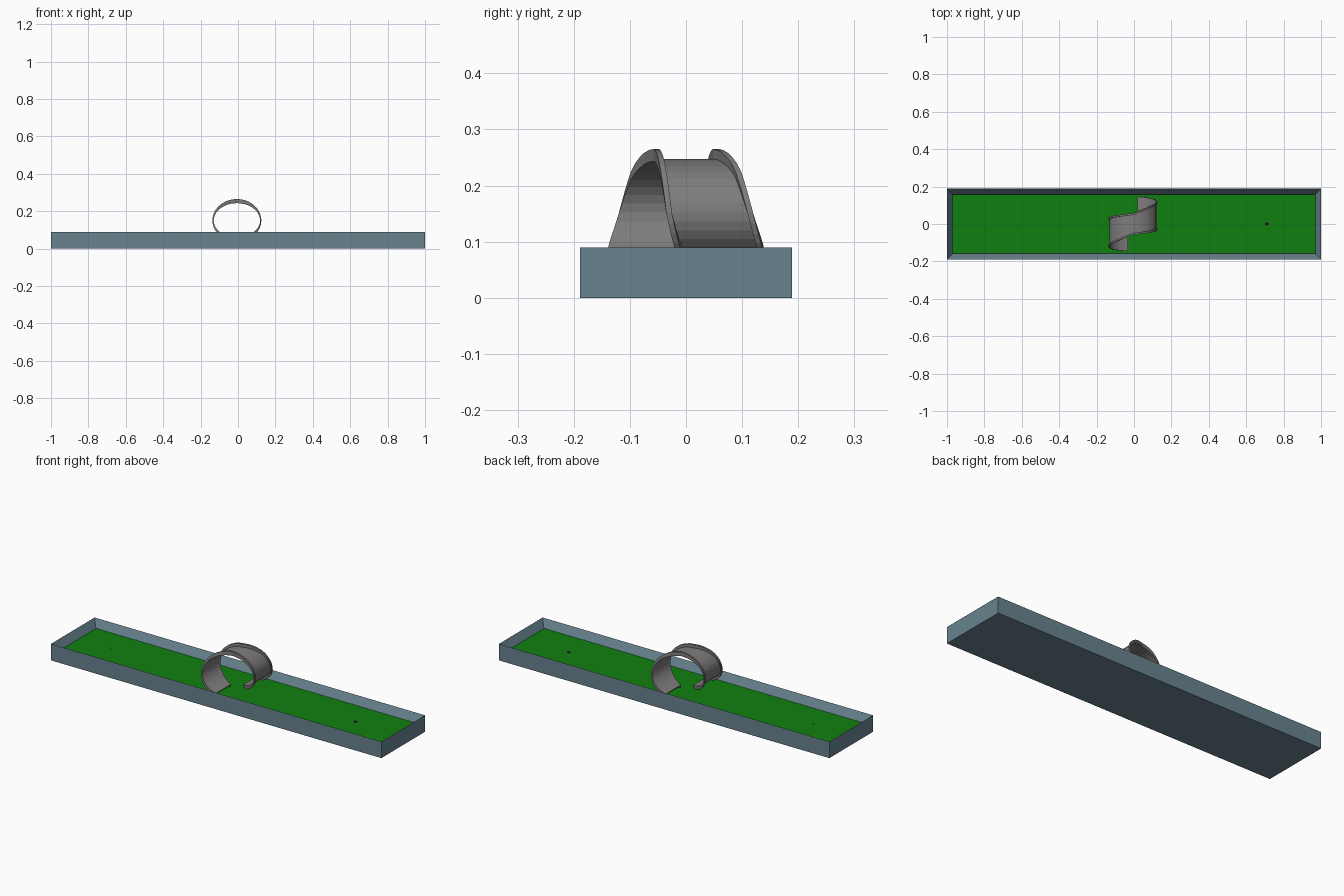
import bpy, bmesh
from math import sin, cos, radians
from mathutils import Matrix

if "Cube" in bpy.data.objects:
    bpy.data.objects.remove(bpy.data.objects["Cube"])


def finish(bm, name, colour):
    bmesh.ops.recalc_face_normals(bm, faces=bm.faces)
    me = bpy.data.meshes.new(name)
    bm.to_mesh(me)
    bm.free()
    ob = bpy.data.objects.new(name, me)
    bpy.context.collection.objects.link(ob)
    mat = bpy.data.materials.new(name + "_colour")
    mat.diffuse_color = (*colour, 1)
    mat.use_nodes = True
    mat.node_tree.nodes["Principled BSDF"].inputs["Base Color"].default_value = mat.diffuse_color
    me.materials.append(mat)
    return ob


def box(bm, size, centre):
    m = Matrix.Translation(centre) @ Matrix.Diagonal((*size, 1))
    bmesh.ops.create_cube(bm, size=1, matrix=m)


FLOOR = 0.05

# Open tray: a box whose top is inset and sunk
bm = bmesh.new()
box(bm, (2, 0.378, 0.09), (0, 0, 0.045))
top = max(bm.faces, key=lambda f: f.calc_center_median().z)
bmesh.ops.inset_region(bm, faces=[top], thickness=0.03, use_even_offset=True)
bmesh.ops.translate(bm, verts=top.verts, vec=(0, 0, FLOOR - 0.01 - 0.09))
finish(bm, "tray", (0.138, 0.227, 0.275))

# Turf sheet
bm = bmesh.new()
box(bm, (1.94, 0.318, 0.01), (0, 0, FLOOR - 0.005))
finish(bm, "turf", (0.005, 0.216, 0.005))

# Cup and ball
bm = bmesh.new()
bmesh.ops.create_cone(bm, cap_ends=True, segments=16, radius1=0.009, radius2=0.009,
                      depth=0.004, matrix=Matrix.Translation((0.71, 0, FLOOR - 0.001)))
finish(bm, "cup", (0.005, 0.005, 0.005))
bm = bmesh.new()
bmesh.ops.create_uvsphere(bm, u_segments=12, v_segments=8, radius=0.004,
                          matrix=Matrix.Translation((-0.77, 0, FLOOR + 0.004)))
finish(bm, "ball", (0.8, 0.8, 0.8))

# Front edge of the loop: (angle from top, y); the back edge is its half-turn copy
EDGE = [(-200, -0.148), (-165, -0.146), (-125, -0.137), (-90, -0.12), (-45, -0.096),
        (0, -0.058), (45, -0.046), (90, -0.035), (125, -0.02), (165, 0.015), (200, 0.04)]


def edge_y(a):
    for (a0, y0), (a1, y1) in zip(EDGE, EDGE[1:]):
        if a <= a1:
            return y0 + (y1 - y0) * (a - a0) / (a1 - a0)
    return EDGE[-1][1]


# Spiral loop track: U-shaped section swept round the ring, lips outward
def loop_section(bm, a):
    t = radians(a)
    y0, y1 = edge_y(a), -edge_y(-a)
    w = 0.01
    prof = [(y0, 0), (y1, 0), (y1, 1), (y1 - w, 1),
            (y1 - w, 0.2), (y0 + w, 0.2), (y0 + w, 1), (y0, 1)]
    return [bm.verts.new((-0.006 + (0.124 + 0.007 * h) * sin(t), y,
                          0.15 + (0.09 + 0.022 * h) * cos(t) + (0.003 if cos(t) > 0 else 0) * cos(t)))
            for y, h in prof]


bm = bmesh.new()
N = 34
rings = [loop_section(bm, -168 + 336 * i / N) for i in range(N + 1)]
for r, s in zip(rings, rings[1:]):
    for k in range(8):
        j = (k + 1) % 8
        bm.faces.new((r[k], r[j], s[j], s[k]))
bm.faces.new(rings[0])
bm.faces.new(rings[-1])
finish(bm, "loop_track", (0.21, 0.2, 0.2))
